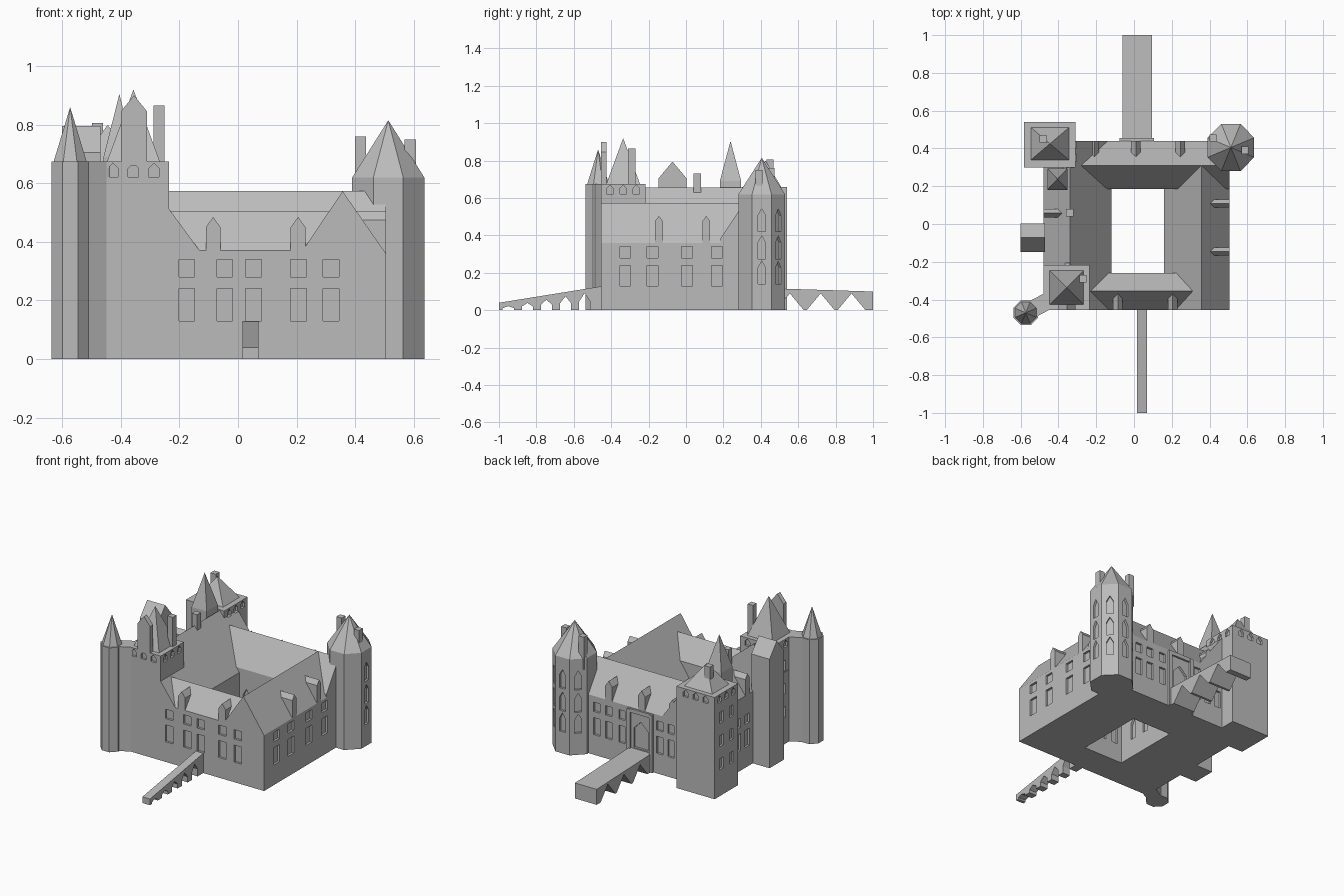
import bpy, bmesh, math
from mathutils import Vector

cube = bpy.data.objects.get("Cube")
if cube:
    bpy.data.objects.remove(cube)

stone = bpy.data.materials.new("grey_stone")
stone.use_nodes = True
stone.diffuse_color = (0.5, 0.5, 0.5, 1)
stone.node_tree.nodes["Principled BSDF"].inputs["Base Color"].default_value = (0.5, 0.5, 0.5, 1)


def finish(name, bm):
    bmesh.ops.recalc_face_normals(bm, faces=bm.faces)
    mesh = bpy.data.meshes.new(name)
    bm.to_mesh(mesh)
    bm.free()
    mesh.materials.append(stone)
    ob = bpy.data.objects.new(name, mesh)
    bpy.context.collection.objects.link(ob)
    return ob


def add_slab(bm, x, y, angle, profile, d0, d1):
    """Extrude an upright (sideways, height) profile along a compass direction."""
    a = math.radians(angle)
    n, t = Vector((math.cos(a), math.sin(a), 0)), Vector((-math.sin(a), math.cos(a), 0))
    rings = [[bm.verts.new(Vector((x, y, v)) + t * u + n * d) for u, v in profile] for d in (d0, d1)]
    bm.faces.new(rings[0])
    bm.faces.new(rings[1])
    for i in range(len(profile)):
        j = (i + 1) % len(profile)
        bm.faces.new((rings[0][i], rings[0][j], rings[1][j], rings[1][i]))


def slab(name, x, y, angle, profile, d0, d1):
    bm = bmesh.new()
    add_slab(bm, x, y, angle, profile, d0, d1)
    return finish(name, bm)


def gable(w, z0, shoulder, top):
    return [(-w / 2, z0), (w / 2, z0), (w / 2, shoulder), (0, top), (-w / 2, shoulder)]


def box(w, z0, z1):
    return [(-w / 2, z0), (w / 2, z0), (w / 2, z1), (-w / 2, z1)]


def column(name, x, y, z0, z1, rx, ry, sides, pointed=False):
    """Polygonal shaft, or a spire when pointed; rx and ry reach the flat sides."""
    bm = bmesh.new()
    k = 1 / math.cos(math.pi / sides)

    def ring(z):
        angles = [(i + 0.5) * 2 * math.pi / sides for i in range(sides)]
        return [bm.verts.new((x + rx * k * math.cos(a), y + ry * k * math.sin(a), z)) for a in angles]
    low = ring(z0)
    bm.faces.new(low)
    high = [bm.verts.new((x, y, z1))] * sides if pointed else ring(z1)
    if not pointed:
        bm.faces.new(high)
    for i in range(sides):
        j = (i + 1) % sides
        quad = (low[i], low[j], high[j]) if pointed else (low[i], low[j], high[j], high[i])
        bm.faces.new(quad)
    return finish(name, bm)


# Four gabled wings around the courtyard
FRONT, RIGHT, BACK, LEFT = -90, 0, 90, 180
walls = [
    slab("front_wing", 0, 0, RIGHT,
         [(-.455, 0), (-.455, .37), (-.355, .505), (-.26, .375), (-.26, 0)], -.34, .357),
    slab("back_wing", 0, 0, RIGHT,
         [(.185, 0), (.185, .385), (.31, .573), (.44, .38), (.44, 0)], -.34, .505),
    slab("left_side_wing", 0, 0, FRONT,
         [(.16, 0), (.16, .28), (.357, .573), (.505, .36), (.505, 0)], -.31, .455),
    slab("right_side_wing", 0, 0, FRONT,
         [(-.48, 0), (-.48, .465), (-.34, .655), (-.12, .355), (-.12, 0)], -.44, .455),
]

# Square towers with spires
square_towers = [("front", -.357, -.336, .122, .119, .675), ("back", -.446, .42, .137, .12, .658)]
for label, x, y, rx, ry, h in square_towers:
    walls.append(column(label + "_square_tower", x, y, 0, h, rx, ry, 4))
column("front_square_spire", -.357, -.336, .675, .92, .09, .09, 4, True)
column("back_square_spire", -.445, .425, .658, .80, .1, .085, 4, True)
slab("front_tower_gable", -.355, -.455, FRONT, gable(.09, .66, .845, .90), -.03, 0)

# Octagonal towers
walls.append(column("large_octagon_tower", .513, .405, 0, .62, .123, .125, 8))
column("large_octagon_roof", .513, .405, .62, .815, .123, .125, 8, True)
column("small_octagon_tower", -.573, -.47, 0, .675, .064, .066, 8)
column("small_octagon_roof", -.573, -.47, .675, .86, .056, .058, 8, True)
slab("small_tower_link", -.573, -.47, 28, box(.09, 0, .675), 0, .13)

# Gabled stair block and slender turret on the right side wing
slab("stair_block", 0, -.072, RIGHT, gable(.15, 0, .705, .795), -.60, -.47)
column("slender_turret", -.405, .238, .4, .69, .054, .057, 4)
column("slender_spire", -.405, .238, .69, .905, .054, .057, 4, True)

# Chimneys
for i, (x, y, top) in enumerate([(-.27, -.29, .865), (-.34, .06, .73), (-.48, .45, .805),
                                 (.418, .455, .76), (.588, .39, .75)]):
    column(f"chimney_{i + 1}", x, y, .55, top, .019, .019, 4)

# Dormers
for i, x in enumerate((-.085, .205)):
    slab(f"front_dormer_{i + 1}", x, -.455, FRONT, gable(.05, .36, .45, .485), -.09, 0)
for i, x in enumerate((-.21, .01, .245)):
    slab(f"back_dormer_{i + 1}", x, .44, BACK, gable(.05, .36, .47, .505), -.09, 0)
for i, y in enumerate((-.145, .108)):
    slab(f"left_side_dormer_{i + 1}", .505, y, RIGHT, gable(.042, .35, .475, .505), -.11, 0)
slab("right_side_dormer", -.48, .057, LEFT, gable(.045, .45, .57, .60), -.10, 0)

# Gate portal
for x in (-.065, .095):
    slab("gate_pilaster", x, .44, BACK, box(.022, 0, .37), -.01, .015)
slab("gate_lintel", .015, .44, BACK, box(.18, .35, .375), -.01, .012)

# Sloping front bridge with pointed arches
profile = [(-.44, 0), (-.44, .13), (-1, .04), (-1, 0)]
for i in range(5):
    c = -.95 + i * .102
    peak = .022 + .17 * (c + .95)
    profile += [(c - .03, 0), (c - .03, peak / 2), (c, peak), (c + .03, peak / 2), (c + .03, 0)]
slab("front_bridge", .043, 0, RIGHT, profile, -.027, .027)

# Broad back bridge with triangular arches
profile = [(1, 0), (1, .1), (.43, .118), (.43, 0)]
for c in (.555, .72, .885):
    profile += [(c - .075, 0), (c, .09), (c + .075, 0)]
slab("back_bridge", .017, 0, RIGHT, profile, -.078, .078)

# Window recesses gathered in one cutter
cut = bmesh.new()


def window(x, y, angle, profile, depth=.014):
    add_slab(cut, x, y, angle, profile, -depth, .01)


def two_rows(x, y, angle, w):
    window(x, y, angle, box(w, .13, .24))
    window(x, y, angle, box(w, .28, .34))


for x in (-.175, -.045, .053, .206, .318):
    two_rows(x, -.455, FRONT, .054)
for y in (-.325, -.18, .005, .165):
    two_rows(.505, y, RIGHT, .058)
for x in (.33, .245, .15, -.12, -.2, -.275):
    two_rows(x, .44, BACK, .045)
for y in (.06, .15, .24):
    two_rows(-.48, y, LEFT, .045)
window(.015, .44, BACK, gable(.1, .125, .25, .3))

# Courtyard lancets
for s in (-.07, .02, .11):
    window(s, -.26, BACK, gable(.045, .12, .22, .26))
    window(s, .185, FRONT, gable(.045, .12, .22, .26))
for s in (-.15, -.04, .07):
    window(-.12, s, RIGHT, gable(.045, .12, .22, .26))
    window(.16, s, LEFT, gable(.045, .12, .22, .26))

# Tower windows
for label, x, y, rx, ry, h in square_towers:
    for s in (-.07, 0, .07):
        for side in (-1, 1):
            window(x + s, y + side * ry, 90 * side, gable(.036, h - .053, h - .025, h - .006))
            window(x + side * rx, y + s, 90 - 90 * side, gable(.036, h - .053, h - .025, h - .006))
for z in (.17, .32, .47):
    for y in (.37, .47):
        window(-.583, y, LEFT, box(.04, z, z + .07))
    window(-.479, -.31, LEFT, box(.045, z, z + .07))
for angle in (0, 45, 90, 135):
    a = math.radians(angle)
    for z in (.14, .275, .42):
        window(.513 + .123 * math.cos(a), .405 + .125 * math.sin(a), angle,
               gable(.042, z, z + .085, z + .122))

cutter = finish("window_cutter", cut)
cutter.hide_render = True
for wall in walls:
    mod = wall.modifiers.new("window_recesses", "BOOLEAN")
    mod.operation, mod.solver, mod.object = "DIFFERENCE", "EXACT", cutter
    bpy.context.view_layer.objects.active = wall
    bpy.ops.object.modifier_apply(modifier=mod.name)
bpy.data.objects.remove(cutter)
